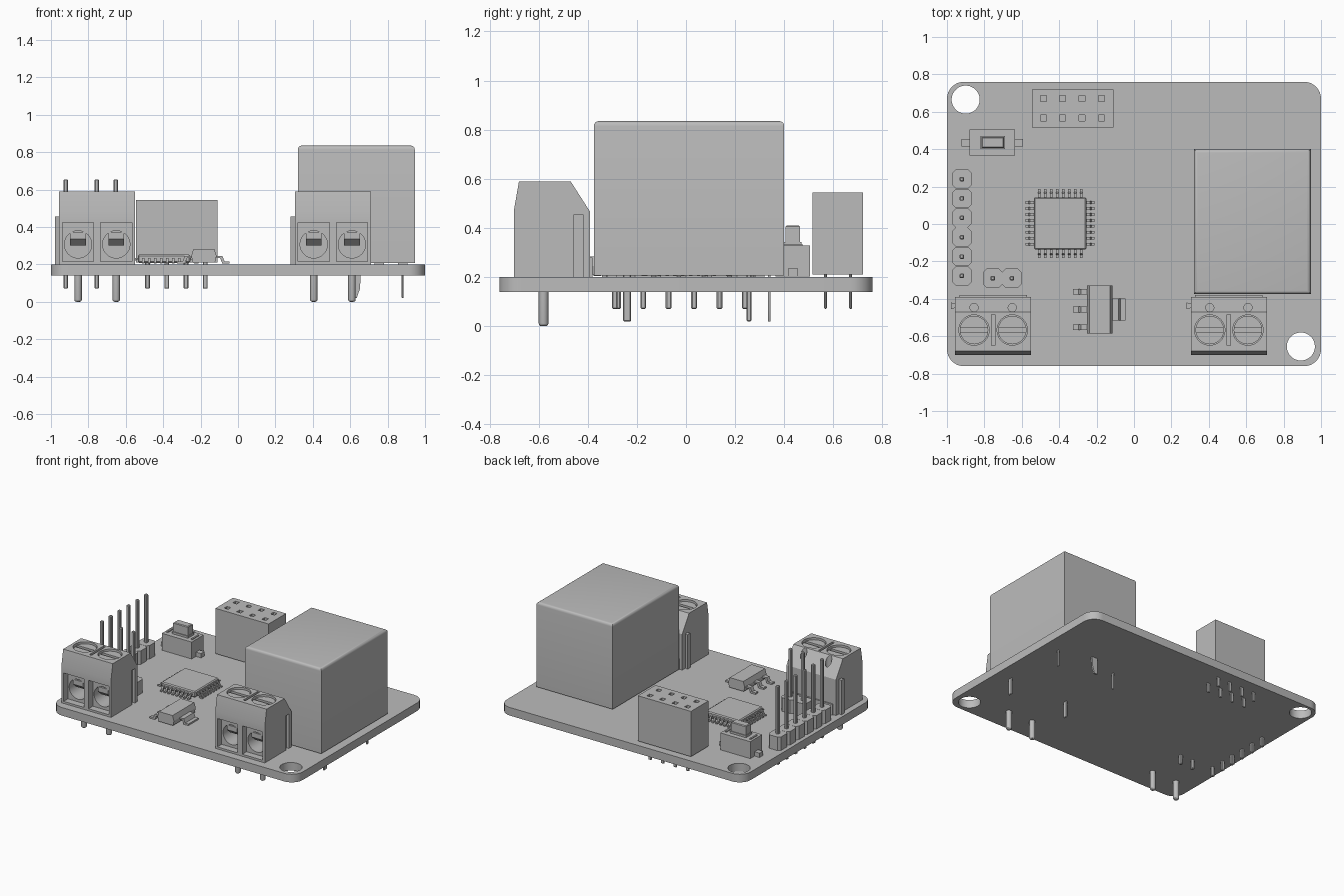
import bpy, bmesh, math
from mathutils import Matrix, Vector

if "Cube" in bpy.data.objects:
    bpy.data.objects.remove(bpy.data.objects["Cube"])

grey = bpy.data.materials.new("plain grey")
grey.use_nodes = True
grey.diffuse_color = (0.5, 0.5, 0.5, 1)
grey.node_tree.nodes["Principled BSDF"].inputs["Base Color"].default_value = (0.5, 0.5, 0.5, 1)

BOARD_TOP, PITCH = 0.2, 0.102


def box(bm, x0, x1, y0, y1, z0, z1, bevel=0, where="all", segments=1):
    """Add a box; bevel all edges, the vertical ones or the top rim."""
    size = Vector((x1 - x0, y1 - y0, z1 - z0))
    mid = Vector((x0 + x1, y0 + y1, z0 + z1)) / 2
    m = Matrix.Translation(mid) @ Matrix.Diagonal((*size, 1))
    verts = bmesh.ops.create_cube(bm, size=1, matrix=m)["verts"]
    if bevel:
        edges = {e for v in verts for e in v.link_edges}
        if where == "vertical":
            edges = [e for e in edges if abs(e.verts[0].co.z - e.verts[1].co.z) > 1e-5]
        elif where == "top":
            edges = [e for e in edges if all(v.co.z > z1 - 1e-5 for v in e.verts)]
        bmesh.ops.bevel(bm, geom=list(edges), offset=bevel, segments=segments,
                        profile=0.5, affect="EDGES")


def cyl(bm, x, y, z0, z1, r, sides=32, round_bottom=0):
    """Add an upright cylinder, optionally with a rounded lower end."""
    m = Matrix.Translation((x, y, (z0 + z1) / 2))
    verts = bmesh.ops.create_cone(bm, cap_ends=True, segments=sides, radius1=r,
                                  radius2=r, depth=z1 - z0, matrix=m)["verts"]
    if round_bottom:
        rim = {e for v in verts for e in v.link_edges
               if all(w.co.z < z0 + 1e-5 for w in e.verts)}
        bmesh.ops.bevel(bm, geom=list(rim), offset=round_bottom, segments=3,
                        profile=0.5, affect="EDGES")


def prism(bm, pts, a, b, axis, matrix=None):
    """Extrude a flat outline from a to b along the named axis."""
    place = {"x": lambda p, t: (t, p[0], p[1]),
             "y": lambda p, t: (p[0], t, p[1]),
             "z": lambda p, t: (p[0], p[1], t)}[axis]
    ends = [[bm.verts.new(place(p, t)) for p in pts] for t in (a, b)]
    faces = [bm.faces.new(ends[0]), bm.faces.new(ends[1])]
    for i in range(len(pts)):
        j = (i + 1) % len(pts)
        faces.append(bm.faces.new((ends[0][i], ends[0][j], ends[1][j], ends[1][i])))
    bmesh.ops.recalc_face_normals(bm, faces=faces)
    if matrix:
        bmesh.ops.transform(bm, matrix=matrix, verts=ends[0] + ends[1])


def lead(bm, x, y, turn, reach, width, high, thick):
    """Bent lead running outward from a chip body down to the board."""
    b, k = BOARD_TOP + 0.004, reach * 0.45
    pts = [(-0.01, high), (k, high), (k + thick, b + thick), (reach, b + thick),
           (reach, b), (k, b), (k - thick, high - thick), (-0.01, high - thick)]
    m = Matrix.Translation((x, y, 0)) @ Matrix.Rotation(turn, 4, "Z")
    prism(bm, pts, -width / 2, width / 2, "y", m)


def finish(name, bm):
    mesh = bpy.data.meshes.new(name)
    bm.to_mesh(mesh)
    bm.free()
    mesh.materials.append(grey)
    ob = bpy.data.objects.new(name, mesh)
    bpy.context.collection.objects.link(ob)
    return ob


def cut(ob, bm):
    """Subtract the shapes in bm from the object."""
    cutter = finish("cutter", bm)
    cutter.hide_render = True
    mod = ob.modifiers.new("cut", "BOOLEAN")
    mod.operation, mod.solver, mod.object = "DIFFERENCE", "EXACT", cutter
    bpy.context.view_layer.objects.active = ob
    bpy.ops.object.modifier_apply(modifier=mod.name)
    bpy.data.objects.remove(cutter)


# Circuit board with two mounting holes
bm = bmesh.new()
box(bm, -1, 1, -0.76, 0.76, 0.14, BOARD_TOP, 0.09, "vertical", 8)
board = finish("board", bm)
bm = bmesh.new()
for x, y in ((-0.9, 0.665), (0.892, -0.655)):
    cyl(bm, x, y, 0, 0.4, 0.075, 48)
cut(board, bm)

# Relay: case, feet and flat pins
bm = bmesh.new()
box(bm, 0.32, 0.945, -0.375, 0.4, 0.207, 0.835, 0.02, "top", 4)
for x in (0.4, 0.755, 0.88):
    for y in (-0.3, 0.3):
        box(bm, x - 0.025, x + 0.025, y - 0.02, y + 0.02, 0.195, 0.21)
finish("relay_case", bm)
bm = bmesh.new()
for x, y, w, d in ((0.88, -0.24, 0.006, 0.017), (0.4, -0.24, 0.006, 0.017),
                   (0.88, 0.257, 0.006, 0.01), (0.4, 0.257, 0.006, 0.01)):
    box(bm, x - w, x + w, y - d, y + d, 0.02, 0.21, 0.004)
prism(bm, [(0.61, 0.21), (0.66, 0.21), (0.652, 0.07), (0.635, 0.02), (0.61, 0.02)],
      0.333, 0.345, "y")
finish("relay_pins", bm)

# Two screw terminals
for side, cx in (("right", -0.753), ("left", 0.507)):
    bm = bmesh.new()
    outline = [(-0.70, 0.2), (-0.70, 0.475), (-0.68, 0.59), (-0.47, 0.59),
               (-0.39, 0.465), (-0.39, 0.2)]
    prism(bm, outline, cx - 0.203, cx + 0.203, "x")
    body = finish(side + "_terminal_body", bm)
    bm = bmesh.new()
    box(bm, cx - 0.009, cx + 0.009, -0.65, -0.485, 0.56, 0.7)
    box(bm, cx + 0.183, cx + 0.3, -0.455, -0.42, 0.1, 0.455)
    for px in (cx - PITCH, cx + PITCH):
        box(bm, px - 0.083, px + 0.083, -0.8, -0.65, 0.215, 0.425)
        cyl(bm, px, -0.567, 0.53, 0.7, 0.081, 40)
        cyl(bm, px, -0.447, 0.43, 0.7, 0.022, 20)
    cut(body, bm)
    bm = bmesh.new()
    for px in (cx - PITCH, cx + PITCH):
        m = Matrix.Translation((px, -0.6, 0.307)) @ Matrix.Rotation(math.pi / 2, 4, "X")
        bmesh.ops.create_cone(bm, cap_ends=True, segments=40, radius1=0.073,
                              radius2=0.073, depth=0.16, matrix=m)
    cut(body, bm)
    # Side rib and small rear foot
    bm = bmesh.new()
    prism(bm, [(cx - 0.2, -0.448), (cx - 0.225, -0.455), (cx - 0.225, -0.42),
               (cx - 0.2, -0.427)], BOARD_TOP, 0.455, "z")
    box(bm, cx - 0.18, cx + 0.18, -0.395, -0.38, 0.2, 0.28)
    finish(side + "_terminal_rib", bm)
    # Screws, wire clamps and solder pins
    bm = bmesh.new()
    for px in (cx - PITCH, cx + PITCH):
        cyl(bm, px, -0.567, 0.51, 0.577, 0.076, 40)
    screws = finish(side + "_terminal_screws", bm)
    bm = bmesh.new()
    for px in (cx - PITCH, cx + PITCH):
        box(bm, px - 0.09, px + 0.09, -0.58, -0.554, 0.552, 0.6)
    cut(screws, bm)
    bm = bmesh.new()
    for px in (cx - PITCH, cx + PITCH):
        prism(bm, [(-0.65, 0.335), (-0.61, 0.3), (-0.51, 0.3), (-0.51, 0.372),
                   (-0.65, 0.372)], px - 0.042, px + 0.042, "x")
        cyl(bm, px, -0.58, 0, 0.21, 0.02, 16, 0.012)
    finish(side + "_terminal_clamps_and_pins", bm)


def pin_header(name, spots, along_y):
    """Chamfered plastic blocks, each with one long square pin."""
    bm, pins = bmesh.new(), bmesh.new()
    h, c = PITCH / 2, 0.018
    for x, y in spots:
        pts = [(-h, c - h), (c - h, -h), (h - c, -h), (h, c - h),
               (h, h - c), (h - c, h), (c - h, h), (-h, h - c)]
        prism(bm, [(x + u, y + v) for u, v in pts], BOARD_TOP, 0.3, "z")
        box(pins, x - 0.012, x + 0.012, y - 0.012, y + 0.012, 0.07, 0.655, 0.005)
    finish(name + "_base", bm)
    finish(name + "_pins", pins)


pin_header("long_header", [(-0.92, 0.24 - i * 0.1035) for i in range(6)], True)
pin_header("short_header", [(-0.755 + i * PITCH, -0.29) for i in range(2)], False)

# Socket block with eight square openings
spots = [(-0.484 + i * 0.103, y) for i in range(4) for y in (0.568, 0.67)]
bm = bmesh.new()
box(bm, -0.545, -0.11, 0.515, 0.72, 0.21, 0.545)
socket = finish("socket_block", bm)
bm, pins = bmesh.new(), bmesh.new()
for x, y in spots:
    box(bm, x - 0.016, x + 0.016, y - 0.016, y + 0.016, 0.4, 0.6)
    box(pins, x - 0.013, x + 0.013, y - 0.006, y + 0.006, 0.07, 0.22, 0.004)
cut(socket, bm)
finish("socket_pins", pins)

# Square chip with eight leads per side
qx, qy, half = -0.395, 0.003, 0.14
bm = bmesh.new()
box(bm, qx - half, qx + half, qy - half, qy + half, 0.208, 0.252, 0.007)
finish("square_chip_body", bm)
bm = bmesh.new()
for k in range(4):
    out = Matrix.Rotation(k * math.pi / 2, 3, "Z")
    for i in range(8):
        p = out @ Vector((half, (i - 3.5) * 0.032, 0))
        lead(bm, qx + p.x, qy + p.y, k * math.pi / 2, 0.044, 0.014, 0.234, 0.008)
finish("square_chip_leads", bm)

# Regulator with three leads and a wide tab
bm = bmesh.new()
prism(bm, [(-0.242, 0.21), (-0.25, 0.245), (-0.238, 0.283), (-0.127, 0.283),
           (-0.115, 0.245), (-0.123, 0.21)], -0.585, -0.33, "y")
finish("regulator_body", bm)
bm = bmesh.new()
for y in (-0.362, -0.457, -0.552):
    lead(bm, -0.25, y, math.pi, 0.077, 0.03, 0.245, 0.012)
lead(bm, -0.115, -0.457, 0, 0.07, 0.12, 0.245, 0.012)
finish("regulator_leads", bm)

# Push button
bm = bmesh.new()
box(bm, -0.88, -0.635, 0.365, 0.505, 0.203, 0.328)
box(bm, -0.82, -0.69, 0.4, 0.47, 0.32, 0.343)
finish("button_body", bm)
bm = bmesh.new()
box(bm, -0.815, -0.695, 0.406, 0.464, 0.33, 0.41, 0.005, "top")
finish("button_cap", bm)
bm = bmesh.new()
for s in (-1, 1):
    x = -0.7575 + s * 0.142
    box(bm, x - 0.022, x + 0.022, 0.415, 0.455, 0.203, 0.235)
    x = -0.7575 + s * 0.1
    box(bm, x - 0.006, x + 0.006, 0.395, 0.475, 0.31, 0.335)
finish("button_leads", bm)

# Smooth the round parts while keeping edges sharp
for ob in bpy.context.collection.objects:
    if ob.type == "MESH":
        bpy.ops.object.select_all(action="DESELECT")
        ob.select_set(True)
        bpy.context.view_layer.objects.active = ob
        bpy.ops.object.shade_smooth_by_angle(angle=math.radians(30))
